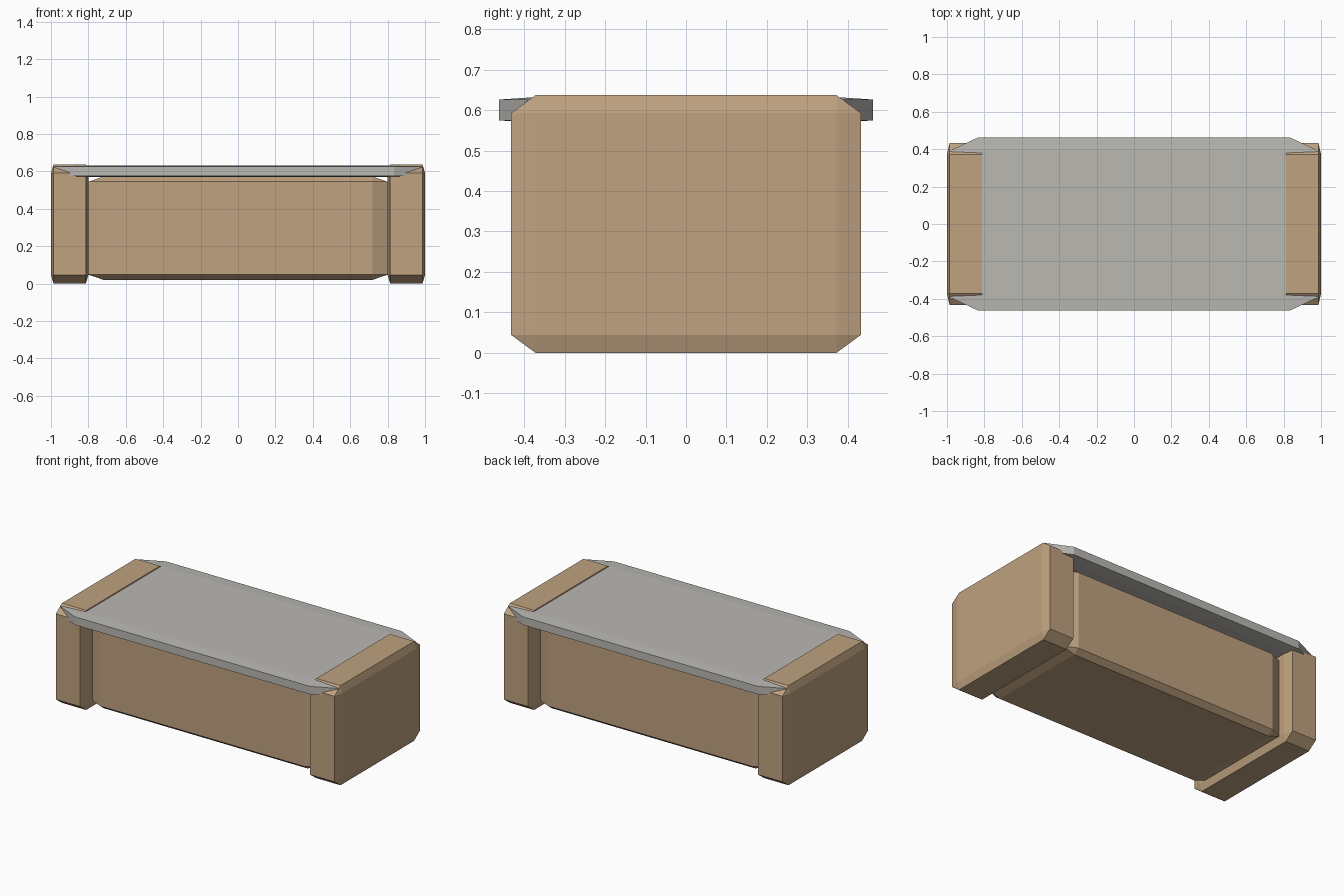
import bpy
import bmesh

old = bpy.data.objects.get("Cube")
if old:
    bpy.data.objects.remove(old, do_unlink=True)


def flat_material(name, rgb):
    mat = bpy.data.materials.new(name)
    mat.use_nodes = True
    color = (*rgb, 1.0)
    mat.diffuse_color = color
    mat.node_tree.nodes["Principled BSDF"].inputs["Base Color"].default_value = color
    return mat


def chamfered_box(name, low, high, chamfer, mat):
    """Box between two corners; the chamfer is a fraction of each side."""
    bm = bmesh.new()
    bmesh.ops.create_cube(bm, size=1.0)
    bmesh.ops.bevel(bm, geom=bm.edges[:], offset=chamfer, segments=1,
                    affect='EDGES', profile=0.5)
    for v in bm.verts:
        v.co = [a + (b - a) * (c + 0.5) for a, b, c in zip(low, high, v.co)]
    bmesh.ops.recalc_face_normals(bm, faces=bm.faces[:])
    mesh = bpy.data.meshes.new(name)
    bm.to_mesh(mesh)
    bm.free()
    mesh.materials.append(mat)
    obj = bpy.data.objects.new(name, mesh)
    bpy.context.collection.objects.link(obj)
    return obj


wood = flat_material("tan wood", (0.52, 0.36, 0.215))
stone = flat_material("pale grey", (0.49, 0.48, 0.45))

# Recessed body between the end blocks
chamfered_box("body", (-0.8, -0.365, 0.02), (0.8, 0.365, 0.572), 0.05, wood)

# Thin slab lying over the body, let into the end blocks
chamfered_box("top_slab", (-0.987, -0.463, 0.57), (0.987, 0.463, 0.631), 0.078, stone)

# End blocks
for name, x in (("right_end_block", -0.9), ("left_end_block", 0.9)):
    chamfered_box(name, (x - 0.1, -0.433, 0.0), (x + 0.1, 0.433, 0.637), 0.07, wood)
